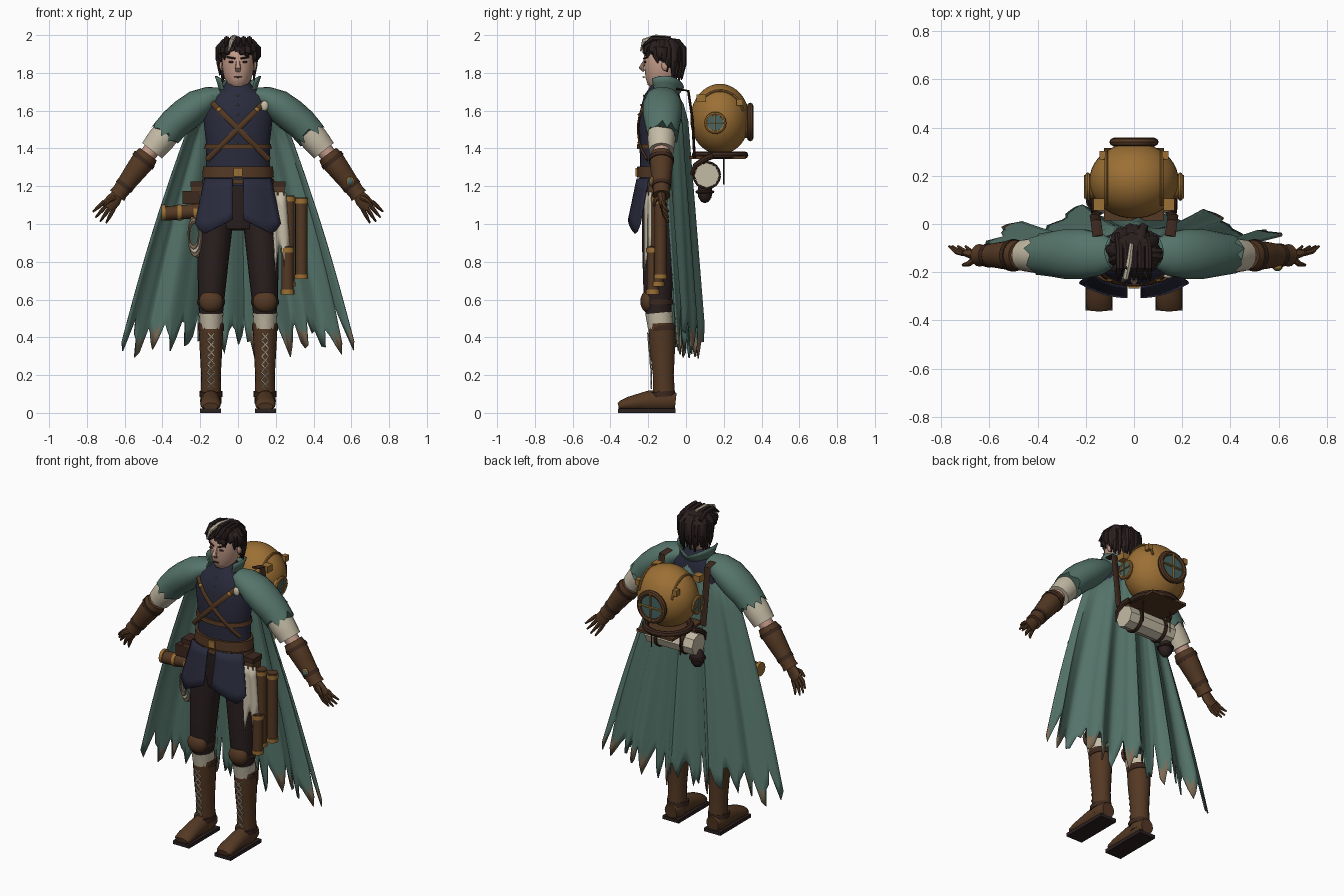
import bpy, bmesh, math, random
from mathutils import Vector

random.seed(4)
if bpy.data.objects.get("Cube"):
    bpy.data.objects.remove(bpy.data.objects["Cube"])
X, Y, Z = Vector((1, 0, 0)), Vector((0, 1, 0)), Vector((0, 0, 1))
SIDES = ((1, "left"), (-1, "right"))
made = []


def colour(name, *rgb):
    m = bpy.data.materials.new(name)
    m.use_nodes = True
    m.diffuse_color = (*rgb, 1)
    m.node_tree.nodes["Principled BSDF"].inputs["Base Color"].default_value = (*rgb, 1)
    return m


GREEN = colour("sage_cloth", .09, .175, .145)
BRASS = colour("brass", .33, .16, .035)
LEATHER = colour("leather", .088, .04, .017)
DARK = colour("dark_leather", .045, .021, .013)
BLACK = colour("dark_brown_cloth", .024, .014, .014)
NAVY = colour("navy_cloth", .023, .024, .046)
CREAM = colour("cream_linen", .56, .50, .38)
SKIN = colour("skin", .55, .33, .25)
TAN = colour("worn_hem", .21, .145, .09)
GLASS = colour("teal_glass", .06, .13, .13)


def finish(name, bm, *mats):
    bmesh.ops.recalc_face_normals(bm, faces=bm.faces)
    me = bpy.data.meshes.new(name)
    bm.to_mesh(me)
    bm.free()
    for m in mats:
        me.materials.append(m)
    ob = bpy.data.objects.new(name, me)
    bpy.context.collection.objects.link(ob)
    made.append(ob)
    return ob


def loft(name, rows, m, n=14, ref=None, jag=0):
    """Skin elliptical rings (x, y, z, r1, r2) along a path."""
    bm = bmesh.new()
    P = [Vector(r[:3]) for r in rows]
    if ref is None:
        ref = Z if abs((P[-1] - P[0]).normalized().y) > .9 else Y
    rings = []
    for i, r in enumerate(rows):
        t = (P[min(i + 1, len(P) - 1)] - P[max(i - 1, 0)]).normalized()
        a = t.cross(ref).normalized()
        b = a.cross(t)
        ring = []
        for k in range(n):
            w = math.tau * k / n
            end = t * jag * random.uniform(-1, 1) if i == len(rows) - 1 else Vector()
            ring.append(bm.verts.new(P[i] + a * r[3] * math.cos(w) + b * r[-1] * math.sin(w) + end))
        rings.append(ring)
    for p, q in zip(rings, rings[1:]):
        for k in range(n):
            bm.faces.new((p[k], p[(k + 1) % n], q[(k + 1) % n], q[k]))
    bm.faces.new(rings[0])
    bm.faces.new(rings[-1])
    return finish(name, bm, m)


def rod(name, a, b, r, m, n=12):
    return loft(name, [(*a, r), (*b, r)], m, n)


def sheet(name, f, nu, nv, thick, m, m2=None, rule=None):
    """Cloth grid from a function of u, v in 0..1."""
    bm = bmesh.new()
    g = [[bm.verts.new(f(i / nu, j / nv)) for i in range(nu + 1)] for j in range(nv + 1)]
    for j in range(nv):
        for i in range(nu):
            fc = bm.faces.new((g[j][i], g[j][i + 1], g[j + 1][i + 1], g[j + 1][i]))
            if rule and rule(fc.calc_center_median()):
                fc.material_index = 1
    ob = finish(name, bm, m, *([m2] if m2 else []))
    ob.modifiers.new("thickness", "SOLIDIFY").thickness = thick


def ball(name, c, s, m, n=24):
    bm = bmesh.new()
    bmesh.ops.create_uvsphere(bm, u_segments=n, v_segments=n // 2, radius=1)
    bmesh.ops.scale(bm, vec=s, verts=bm.verts)
    bmesh.ops.translate(bm, vec=c, verts=bm.verts)
    finish(name, bm, m)


def box(name, c, s, m):
    bm = bmesh.new()
    bmesh.ops.create_cube(bm, size=1)
    bmesh.ops.scale(bm, vec=s, verts=bm.verts)
    bmesh.ops.translate(bm, vec=c, verts=bm.verts)
    finish(name, bm, m)


def torus(name, c, normal, R, r, m, scale=(1, 1, 1)):
    rot = normal.to_track_quat("Z", "Y").to_euler()
    bpy.ops.mesh.primitive_torus_add(location=c, rotation=rot, major_radius=R, minor_radius=r,
                                     major_segments=28, minor_segments=8)
    ob = bpy.context.object
    ob.name, ob.scale = name, scale
    ob.data.materials.append(m)
    made.append(ob)


def chest(x, z):
    """Point just in front of the vest."""
    return x, -.142 - .112 * math.sqrt(max(0, 1 - (x / .2) ** 2)) + .27 * max(0, z - 1.57), z


# Torso and hips
loft("hips", [(0, -.14, .97, .12, .08), (0, -.135, 1.06, .185, .1), (0, -.13, 1.24, .185, .11)], BLACK, 20)
loft("vest", [(0, -.135, 1.2, .185, .115), (0, -.135, 1.32, .168, .108), (0, -.135, 1.44, .17, .112),
              (0, -.135, 1.57, .185, .115), (0, -.125, 1.67, .165, .098), (0, -.12, 1.72, .085, .075),
              (0, -.125, 1.755, .06, .062)], NAVY, 24)
for nm, z, r, h in (("waist_belt", 1.275, .19, .03), ("hip_belt", 1.225, .195, .014), ("chest_belt", 1.41, .179, .013)):
    loft(nm, [(0, -.138, z - h, r, .122), (0, -.138, z + h, r - .005, .12)], LEATHER, 24)
box("belt_buckle", (0, -.262, 1.275), (.045, .012, .045), BRASS)
for s, side in SIDES:
    loft(side + "_cross_strap", [(*chest(s * (.165 - .047 * i), 1.67 - .047 * i), .015, .006) for i in range(8)], LEATHER, 8)
    ball(side + "_strap_buckle", chest(s * .1, 1.605), (.014, .01, .014), BRASS, 10)
for i in range(6):
    ball("vest_button", chest(0, 1.68 - .05 * i), (.005, .005, .005), BRASS, 8)
ball("chest_badge", (.14, -.215, 1.625), (.022, .012, .028), CREAM, 10)

# Head and face
loft("neck", [(0, -.12, 1.7, .052, .055), (0, -.125, 1.8, .05, .055)], SKIN)
loft("head", [(0, -.18, 1.72, .022, .028), (0, -.165, 1.74, .05, .058), (0, -.14, 1.78, .074, .086),
              (0, -.125, 1.83, .084, .1), (0, -.12, 1.88, .085, .103), (0, -.118, 1.93, .075, .092),
              (0, -.115, 1.965, .04, .05)], SKIN, 24)
loft("nose", [(0, -.218, 1.868, .009, .006), (0, -.238, 1.825, .015, .013), (0, -.222, 1.808, .012, .006)], SKIN, 8)
ball("mouth", (0, -.223, 1.778), (.024, .007, .004), DARK, 10)
for s, side in SIDES:
    ball(side + "_eye", (s * .036, -.217, 1.858), (.015, .006, .006), BLACK, 10)
    rod(side + "_eyebrow", (s * .015, -.223, 1.876), (s * .058, -.203, 1.884), .005, BLACK, 6)
    ball(side + "_ear", (s * .087, -.11, 1.84), (.012, .02, .03), SKIN, 10)

# Swept hair made of tapered locks
ball("hair_cap", (0, -.095, 1.885), (.096, .088, .102), BLACK)
for ring, reach in ((0, .102), (1, .092)):
    for i in range(18):
        w = math.tau * (i + ring / 2) / 18
        d = Vector((math.cos(w), math.sin(w), 0))
        front = max(0, .25 - d.y) / 1.25
        low = 1.77 + .145 * front ** .5 + random.uniform(-.015, .025) - .015 * ring
        bump = random.uniform(.95, 1.07)
        sweep = Vector((-d.y, d.x, 0)) * random.uniform(-.03, .03)
        path = [(.25, 1.975, .012), (.72, 1.965, .02), (bump, 1.93, .02), (bump, (1.92 + low) / 2, .018), (.93, low, .004)]
        rows = [(*(Vector((0, -.115, z)) + d * reach * k + sweep * k * k), r * .8, r) for k, z, r in path]
        loft("hair_lock", rows, BLACK, 7, Vector((-d.y, d.x, 0)))
for i in range(5):
    loft("crown_lock", [(.03 * i - .07, -.04, 1.955, .012), (.03 * i - .06, -.1, 1.978, .016),
                        (.03 * i - .06, -.18, 1.98, .016), (.033 * i - .066, -.232, 1.94, .005)], BLACK, 7, X)
loft("pale_streak", [(-.01, -.08, 1.985, .009), (-.02, -.16, 1.99, .013), (-.035, -.222, 1.97, .013),
                     (-.05, -.24, 1.915, .004)], CREAM, 7, X)

# Cape, collar and shoulder mantle
hem = [.28 + random.uniform(0, .1) + (.0, .03, .17, .13, .06)[i % 5] * random.uniform(.5, 1.3) for i in range(71)]


def cape(a, v):
    u = 2 * a - 1
    top = max(0, 1 - v * 12)
    z = 1.7 + .04 * top - .06 * u * u
    z += v * (hem[round(a * 70)] - z)
    x = u * (.2 + (1.7 - z) * .315 - .07 * top + .02 * math.sin(math.pi * v))
    fold = (.005 + .028 * v) * math.sin(14 * u + .6) + .007 * v * math.sin(31 * u)
    return x, -.005 + .065 * v - .13 * u * u + fold - .07 * top, z


sheet("cape", cape, 70, 16, .008, GREEN, TAN, lambda c: c.z < .385 + .03 * math.sin(25 * c.x))


def collar(a, v):
    w = math.pi * (-.22 + 1.44 * a)
    r = .085 + .03 * v
    return r * math.cos(w), -.115 + r * .85 * math.sin(w), 1.69 + v * (.035 + .06 * abs(math.cos(w)))


sheet("collar", collar, 24, 3, .008, GREEN)

for s, side in SIDES:
    # Arms
    loft(side + "_mantle", [(s * x, -.125, z, r, q) for x, z, r, q in (
        (.09, 1.69, .035, .06), (.14, 1.67, .062, .088), (.21, 1.63, .084, .104), (.28, 1.577, .088, .104),
        (.335, 1.532, .084, .094), (.385, 1.475, .082, .086))], GREEN, 22, jag=.028)
    loft(side + "_shirt_sleeve", [(s * x, -.13, z, r) for x, z, r in (
        (.33, 1.54, .07), (.405, 1.45, .074), (.43, 1.42, .07), (.455, 1.388, .066))], CREAM, 16)
    loft(side + "_elbow", [(s * .42, -.13, 1.44, .046), (s * .51, -.13, 1.325, .042)], SKIN)
    loft(side + "_bracer", [(s * x, -.13, z, r) for x, z, r in (
        (.475, 1.37, .056), (.495, 1.343, .064), (.55, 1.27, .056), (.625, 1.17, .043), (.64, 1.15, .047))], LEATHER, 16)
    for x, z, r in ((.5, 1.337, .067), (.6, 1.203, .05)):
        loft(side + "_bracer_strap", [(s * (x - .007), -.13, z + .009, r), (s * (x + .007), -.13, z - .009, r)], DARK, 16)

    # Gloved hands with the fingers fanned beside the body
    loft(side + "_palm", [(s * .63, -.13, 1.165, .028, .026), (s * .66, -.128, 1.125, .04, .02),
                          (s * .69, -.12, 1.09, .038, .015)], LEATHER, 12)
    for i in range(4):
        k, reach = (i - 1.5) * .021, (.08, .095, .095, .08)[i]
        loft(side + "_finger", [(s * (.683 + k * .78 + reach * f * (.62 + k * 4)), -.122 + .03 * f * f,
                                 1.1 + k * .62 - reach * f * (.8 - k * 4), r)
                                for f, r in ((0, .012), (.5, .011), (1, .005))], LEATHER, 7)
    loft(side + "_thumb", [(s * .655, -.14, 1.14, .016), (s * .685, -.165, 1.125, .012), (s * .71, -.17, 1.095, .006)], LEATHER, 7)

    # Legs, knee pads and laced boots
    loft(side + "_trouser_leg", [(s * x, y, z, r, q) for x, y, z, r, q in (
        (.142, -.145, .52, .062, .068), (.142, -.15, .6, .07, .075), (.13, -.145, .85, .085, .088),
        (.108, -.135, 1.08, .09, .1))], BLACK, 18)
    loft(side + "_stocking", [(s * .143, -.135, .45, .06, .066), (s * .143, -.143, .53, .066, .073)], CREAM, 16)
    ball(side + "_knee_pad", (s * .143, -.2, .59), (.064, .042, .06), LEATHER, 16)
    loft(side + "_knee_strap", [(s * .143, -.148, .575, .073, .079), (s * .143, -.148, .6, .074, .08)], DARK, 16)
    loft(side + "_boot", [(s * .143, y, z, r, q) for y, z, r, q in (
        (-.115, .05, .056, .06), (-.12, .2, .052, .056), (-.125, .34, .06, .068), (-.128, .475, .067, .073))], LEATHER, 18)
    for z, r in ((.45, .068), (.1, .061)):
        loft(side + "_boot_band", [(s * .143, -.122, z - .014, r, r + .005), (s * .143, -.124, z + .014, r, r + .006)], DARK, 18)
    loft(side + "_boot_foot", [(s * .145, y, z, r, q) for y, z, r, q in (
        (-.055, .06, .042, .045), (-.1, .065, .056, .062), (-.2, .062, .05, .055), (-.3, .048, .055, .038),
        (-.345, .038, .052, .026), (-.358, .035, .04, .018))], LEATHER, 16)
    box(side + "_boot_sole", (s * .145, -.207, .011), (.112, .305, .022), BLACK)
    for i in range(7):
        z = .13 + .042 * i
        y = -.183 - .09 * max(0, z - .2)
        for k in (-1, 1):
            rod(side + "_boot_lace", (s * .143 + k * .02, y, z), (s * .143 - k * .02, y - .002, z + .042), .0042, CREAM, 5)

    # Skirt panels hanging from the belt
    sheet(side + "_skirt_panel", lambda u, v: (
        s * (.028 + u * (.15 + .05 * v)), -.262 - .045 * v + .06 * u * u,
        1.24 - v * (.215 + .075 * min(u / .75, 4 - 4 * u + .3))), 8, 5, .008, NAVY)
    box(side + "_belt_pouch", (s * .215, -.16, 1.185), (.06, .08, .07), LEATHER)
    box(side + "_pouch_flap", (s * .218, -.162, 1.21), (.066, .09, .03), DARK)

# Tall tube cases and cloth at the left hip
for x, y, lo, hi, r in ((.268, -.15, .68, 1.15, .032), (.335, -.135, .72, 1.14, .032), (.262, -.175, .64, .88, .032)):
    rod("tube_case", (x, y, lo), (x, y, hi), r, LEATHER, 16)
    for z in (lo, hi - .02):
        rod("tube_case_band", (x, y, z - .012), (x, y, z + .012), r + .004, BRASS, 16)
sheet("hip_cloth", lambda u, v: (.18 + .075 * u + .02 * v, -.222 + .04 * u + .01 * math.sin(6 * u),
                                 1.17 - v * (.42 - .14 * abs(math.sin(5 * u)))), 8, 5, .008, CREAM)
ball("wrist_compass", (.595, -.18, 1.225), (.022, .012, .026), BRASS, 12)
ball("compass_glass", (.595, -.187, 1.225), (.015, .009, .018), GLASS, 12)

# Canister, small pouch and rope coil at the right hip
rod("canister", (-.2, -.17, 1.07), (-.39, -.17, 1.055), .038, LEATHER, 16)
for x in (-.225, -.31, -.395):
    rod("canister_cap", (x + .01, -.17, 1.06), (x - .01, -.17, 1.06), .042, BRASS, 16)
box("canister_hanger", (-.25, -.165, 1.14), (.09, .07, .07), DARK)
for i in range(5):
    torus("rope_coil", (-.235 + .004 * i, -.21 + .008 * i, .95 - .012 * (i % 3)), Vector((.12 * i - .25, -1, 0)),
          .028 + .003 * i, .0045, (TAN, CREAM)[i % 2], (1, 2.6, 1))

# Diving helmet carried on the back
C = Vector((0, .18, 1.555))
ball("helmet_dome", C, (.185, .157, .187), BRASS, 40)
torus("helmet_rim", C - Z * .19, Z, .13, .02, DARK)
box("carry_plate", (0, .165, 1.352), (.25, .3, .016), LEATHER)


def port(name, c, normal, R):
    c = Vector(c)
    torus(name + "_ring", c, normal, R, R * .2, LEATHER if R > .07 else BRASS)
    rod(name + "_frame", c - normal * .05, c, R, BRASS, 24)
    rod(name + "_glass", c, c + normal * .006, R * .85, GLASS, 24)
    side = normal.cross(Z)
    for d in (side, Z):
        rod(name + "_guard", c - d * R + normal * .012, c + d * R + normal * .012, R * .08, BRASS, 6)


port("rear_port", (0, .34, 1.54), Y, .085)
for s, side in SIDES:
    port(side + "_port", (s * .192, .155, 1.535), X * s, .049)
    pipe = [.3 + .24 * i for i in range(10)]
    loft(side + "_helmet_pipe", [(s * .115, .18 + .13 * math.cos(w), 1.555 + .152 * math.sin(w), .007) for w in pipe], BRASS, 8, X)
    box(side + "_front_lug", (s * .145, .08, 1.665), (.045, .05, .04), BRASS)
    box(side + "_rear_lug", (s * .13, .285, 1.645), (.028, .035, .035), BRASS)
    # Carrying harness with curved arms holding the bedroll
    loft(side + "_harness", [(s * .15, -.05, 1.715, .007, .022), (s * .158, .012, 1.705, .007, .022), (s * .162, .035, 1.55, .007, .022),
                             (s * .15, .045, 1.35, .007, .022)], DARK, 8, X)
    loft(side + "_roll_arm", [(s * .15, .14, 1.36, .016), (s * .165, .1, 1.345, .016), (s * .165, .05, 1.31, .014),
                              (s * .15, .03, 1.26, .01)], DARK, 8, X)
    loft(side + "_roll_strap", [(s * .09, .11 + .07 * math.cos(w), 1.258 + .07 * math.sin(w), .006, .012)
                                for w in [math.tau * i / 16 for i in range(17)]], DARK, 6, X)
    rod(side + "_hanging_strut", (s * .1, .2, 1.21), (s * .1, .2, 1.35), .004, DARK, 6)

# Bedroll and dark bundle below the helmet
rod("bedroll", (-.165, .11, 1.258), (.165, .11, 1.258), .067, CREAM, 8)
ball("hanging_bundle", (-.15, .1, 1.17), (.045, .04, .06), BLACK, 12)
torus("bundle_cord", (-.15, .1, 1.17), Z, .042, .008, DARK)

# Smooth shading with sharp edges kept
bpy.ops.object.select_all(action="DESELECT")
for ob in made:
    ob.select_set(True)
bpy.context.view_layer.objects.active = made[0]
bpy.ops.object.shade_smooth_by_angle(angle=math.radians(40))
